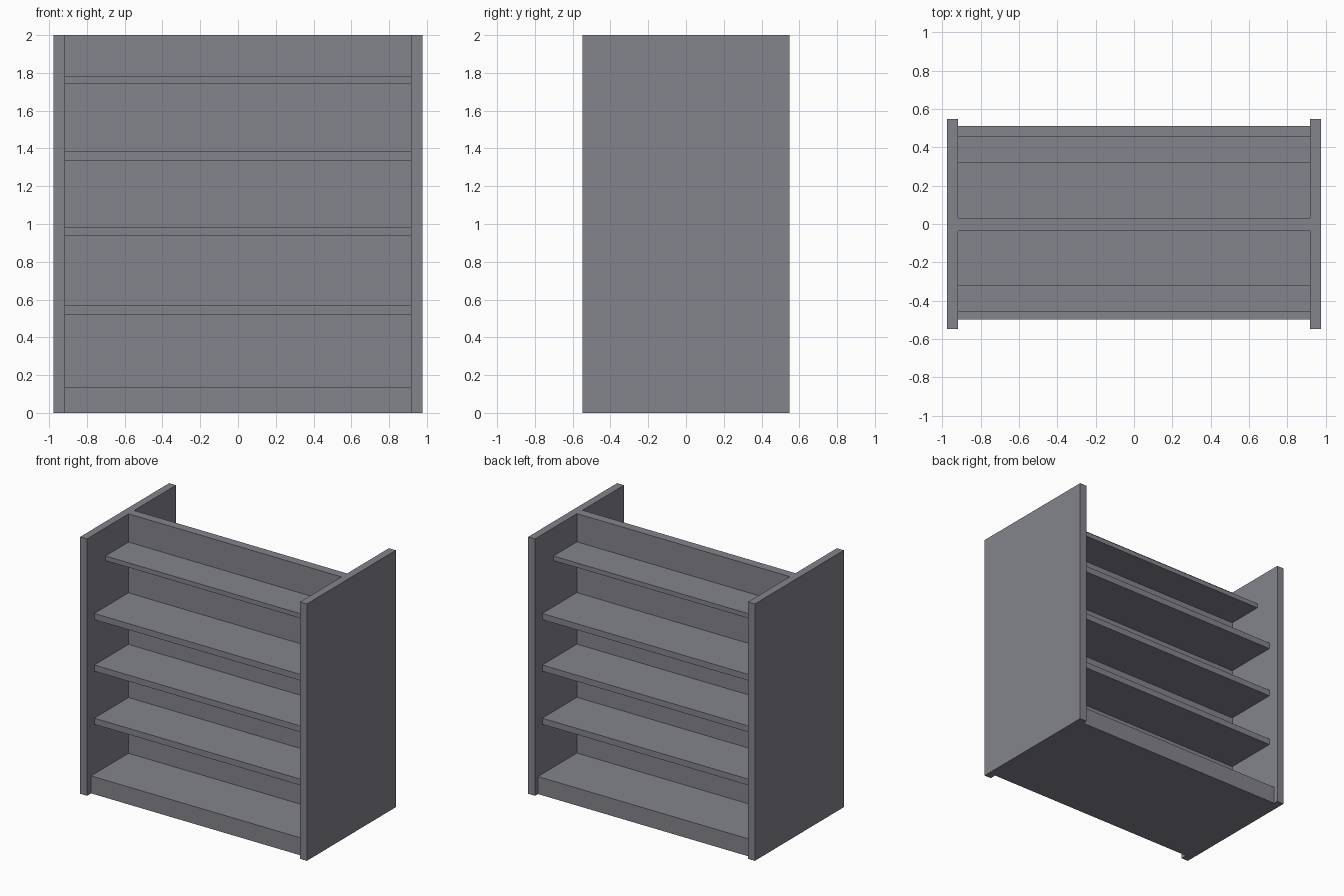
import bpy, bmesh

if "Cube" in bpy.data.objects:
    bpy.data.objects.remove(bpy.data.objects["Cube"])

SIDE_OUT, SIDE_IN = 0.976, 0.917   # outer and inner x of the side panels
DEPTH, HEIGHT = 0.547, 2.0
BACK_Y0, BACK_Y1 = -0.037, 0.032   # central divider

# Dark slate finish
slate = bpy.data.materials.new("dark_slate")
slate.diffuse_color = (0.23, 0.23, 0.265, 1)
slate.use_nodes = True
slate.node_tree.nodes["Principled BSDF"].inputs["Base Color"].default_value = slate.diffuse_color


def make_prism(name, outline, z0, z1):
    """Extrude a flat xy outline from z0 to z1."""
    bm = bmesh.new()
    face = bm.faces.new([bm.verts.new((x, y, z0)) for x, y in outline])
    top = bmesh.ops.extrude_face_region(bm, geom=[face])["geom"]
    verts = [v for v in top if isinstance(v, bmesh.types.BMVert)]
    bmesh.ops.translate(bm, verts=verts, vec=(0, 0, z1 - z0))
    bmesh.ops.recalc_face_normals(bm, faces=bm.faces)
    mesh = bpy.data.meshes.new(name)
    bm.to_mesh(mesh)
    bm.free()
    mesh.materials.append(slate)
    obj = bpy.data.objects.new(name, mesh)
    bpy.context.collection.objects.link(obj)
    return obj


def make_board(name, y0, y1, z0, z1):
    """Board spanning the gap between the two side panels."""
    x = SIDE_IN
    return make_prism(name, [(-x, y0), (x, y0), (x, y1), (-x, y1)], z0, z1)


# H-shaped frame: two side panels joined by the central divider
o, i, d = SIDE_OUT, SIDE_IN, DEPTH
make_prism("side_panels_and_divider", [
    (-o, -d), (-i, -d), (-i, BACK_Y0), (i, BACK_Y0), (i, -d), (o, -d),
    (o, d), (i, d), (i, BACK_Y1), (-i, BACK_Y1), (-i, d), (-o, d)], 0, HEIGHT)

# Plinths on both sides of the divider
make_board("front_plinth", -0.497, BACK_Y0, 0, 0.136)
make_board("back_plinth", BACK_Y1, 0.511, 0, 0.136)

# Shelves: depth from centre, bottom z, top z
shelves = [(0.457, 0.522, 0.57), (0.457, 0.936, 0.984),
           (0.457, 1.337, 1.385), (0.32, 1.744, 1.78)]
for n, (depth, z0, z1) in enumerate(shelves, 1):
    make_board(f"front_shelf_{n}", -depth, BACK_Y0, z0, z1)
    make_board(f"back_shelf_{n}", BACK_Y1, depth, z0, z1)
